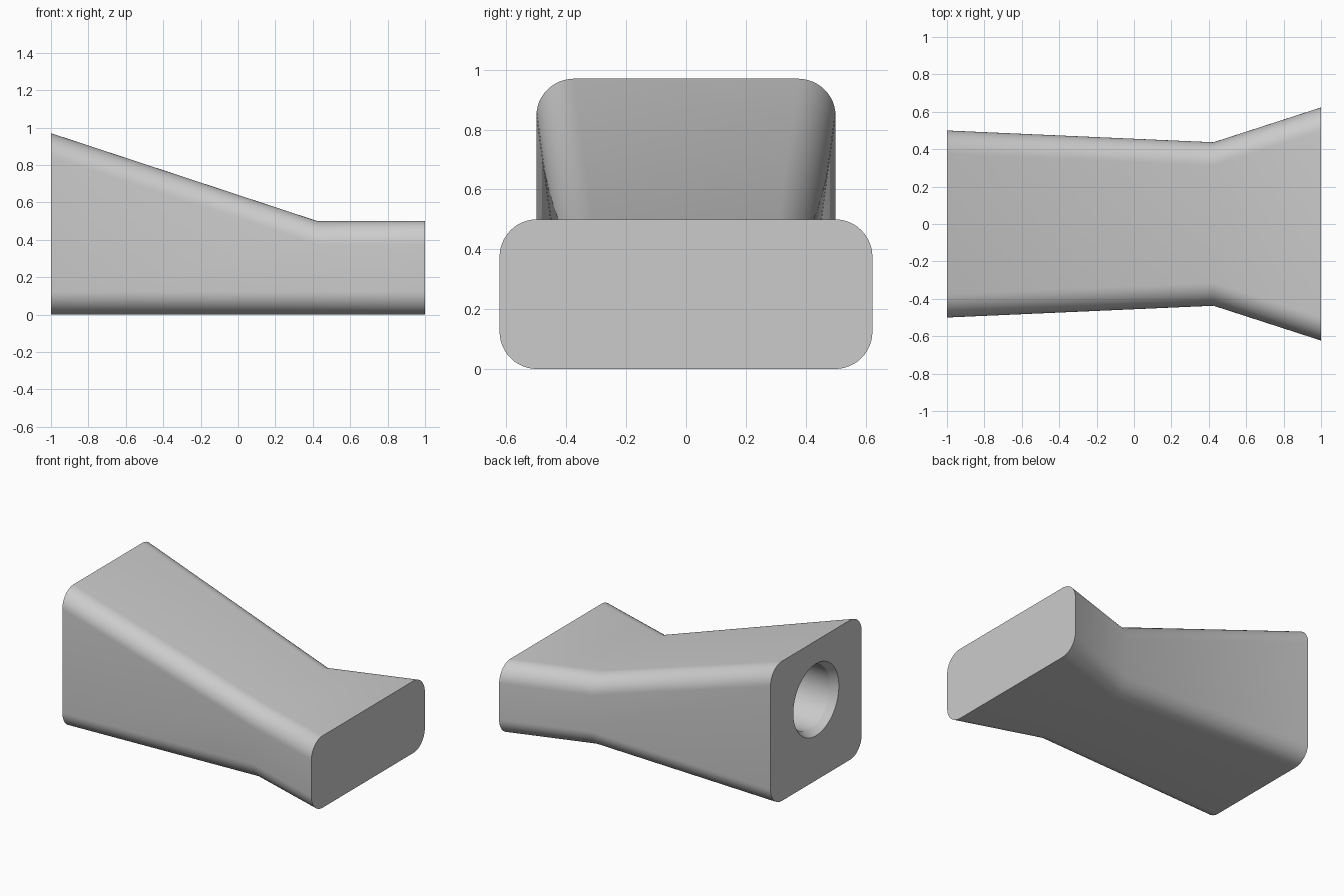
import bpy
import bmesh
from math import cos, sin, pi, radians

if "Cube" in bpy.data.objects:
    bpy.data.objects.remove(bpy.data.objects["Cube"], do_unlink=True)

ARC = 12            # segments in each rounded corner
FILLET = 0.125
BORE_Z = 0.56


def rounded_section(x, half_width, height):
    """Upright rounded rectangle standing on the ground."""
    points = []
    for corner, (sy, sz) in enumerate([(1, 1), (-1, 1), (-1, -1), (1, -1)]):
        cy = sy * (half_width - FILLET)
        cz = height / 2 + sz * (height / 2 - FILLET)
        for j in range(ARC + 1):
            a = (corner + j / ARC) * pi / 2
            points.append((x, cy + FILLET * cos(a), cz + FILLET * sin(a)))
    return points


def circle_section(x, radius):
    """Circle with as many points as a rounded section."""
    count = 4 * (ARC + 1)
    angles = [(i + 0.5) * 2 * pi / count for i in range(count)]
    return [(x, radius * cos(a), BORE_Z + radius * sin(a)) for a in angles]


# Body from the low flared end, past the waist, to the tall end and into the bore
sections = [
    rounded_section(1.0, 0.623, 0.5),
    rounded_section(0.425, 0.437, 0.5),
    rounded_section(-1.0, 0.5, 0.97),
    circle_section(-1.0, 0.25),
    circle_section(-0.952, 0.22),
    circle_section(-0.55, 0.22),
]

bm = bmesh.new()
rings = [[bm.verts.new(p) for p in section] for section in sections]
for a, b in zip(rings, rings[1:]):
    for i in range(len(a)):
        k = (i + 1) % len(a)
        bm.faces.new((a[i], a[k], b[k], b[i]))
bm.faces.new(rings[0])
bm.faces.new(rings[-1])
bmesh.ops.recalc_face_normals(bm, faces=bm.faces)

mesh = bpy.data.meshes.new("tapered_body")
bm.to_mesh(mesh)
bm.free()
body = bpy.data.objects.new("tapered_body", mesh)
bpy.context.collection.objects.link(body)

# Plain grey finish
grey = bpy.data.materials.new("light_grey")
grey.use_nodes = True
grey.diffuse_color = (0.6, 0.6, 0.6, 1)
grey.node_tree.nodes["Principled BSDF"].inputs["Base Color"].default_value = (0.6, 0.6, 0.6, 1)
mesh.materials.append(grey)

# Smooth fillets, crisp ends and bore rim
bpy.ops.object.select_all(action="DESELECT")
body.select_set(True)
bpy.context.view_layer.objects.active = body
bpy.ops.object.shade_smooth_by_angle(angle=radians(30))
